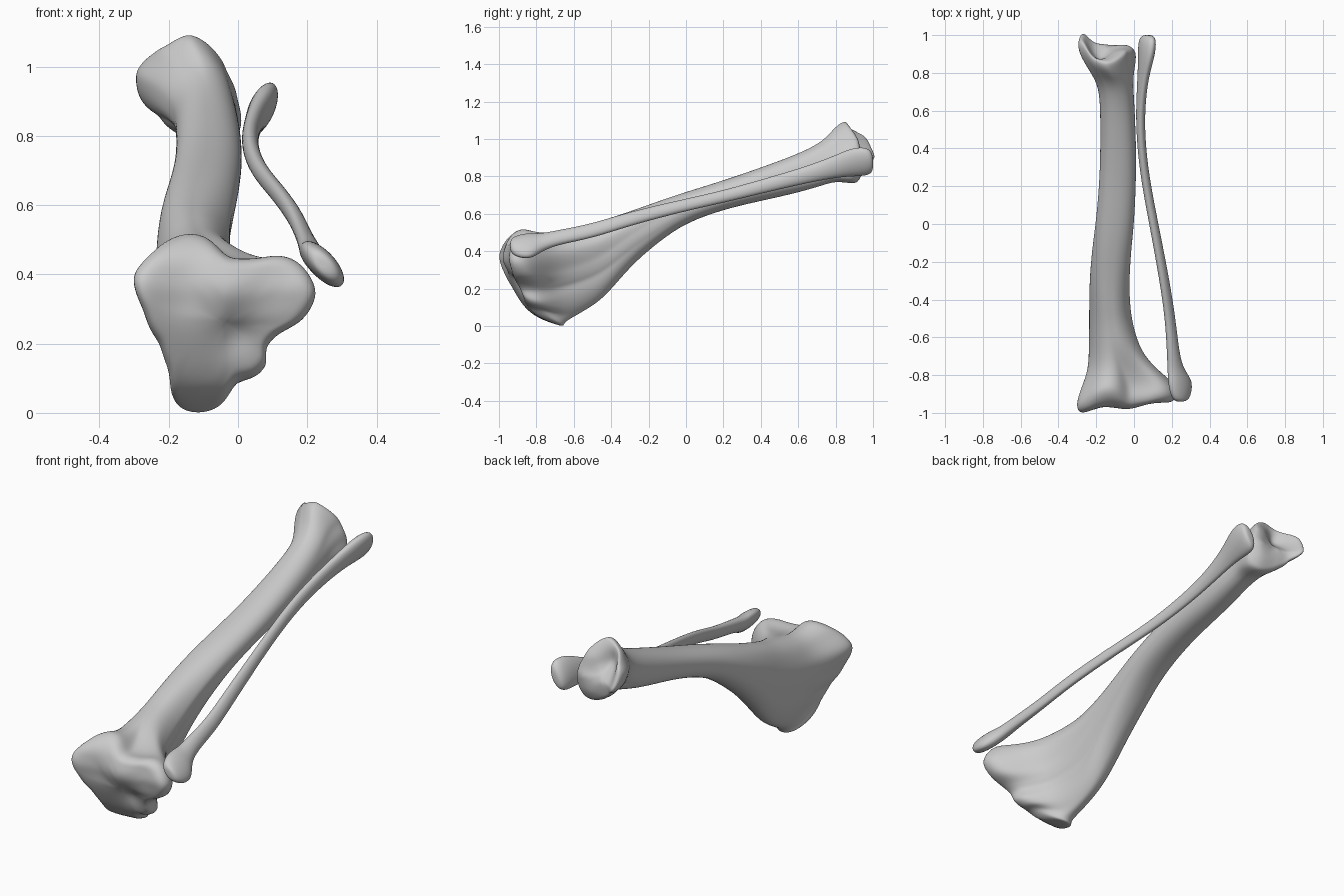
import bpy, bmesh, math
from math import sin, cos, pi, atan2, hypot, exp

if "Cube" in bpy.data.objects:
    bpy.data.objects.remove(bpy.data.objects["Cube"])

N = 40
ANG = [2 * pi * i / N for i in range(N)]


def polar(outline):
    """Outline -> normalised radius at N even angles."""
    xs, zs = [p[0] for p in outline], [p[1] for p in outline]
    cx, hx = (max(xs) + min(xs)) / 2, (max(xs) - min(xs)) / 2
    cz, hz = (max(zs) + min(zs)) / 2, (max(zs) - min(zs)) / 2
    pr = sorted((atan2((z - cz) / hz, (x - cx) / hx) % (2 * pi),
                 hypot((x - cx) / hx, (z - cz) / hz)) for x, z in outline)
    pr = [(pr[-1][0] - 2 * pi, pr[-1][1])] + pr + [(pr[0][0] + 2 * pi, pr[0][1])]
    out = []
    for a in ANG:
        for (a0, r0), (a1, r1) in zip(pr, pr[1:]):
            if a0 <= a <= a1:
                out.append(r0 + (r1 - r0) * (a - a0) / max(a1 - a0, 1e-6))
                break
    return out


def lerp_table(table, v):
    if v <= table[0][0]:
        return table[0][1]
    for (a, p), (b, q) in zip(table, table[1:]):
        if v <= b:
            return p + (q - p) * (v - a) / (b - a)
    return table[-1][1]


def bump(x, z, cx, cz, r):
    return exp(-((x - cx) ** 2 + (z - cz) ** 2) / r ** 2)


def loft(name, rings):
    bm = bmesh.new()
    vr = [[bm.verts.new(p) for p in r] for r in rings]
    for a, b in zip(vr, vr[1:]):
        for i in range(len(a)):
            j = (i + 1) % len(a)
            bm.faces.new((a[i], a[j], b[j], b[i]))
    for r in (vr[0], vr[-1]):
        c = bm.verts.new([sum(v.co[k] for v in r) / len(r) for k in range(3)])
        for i in range(len(r)):
            bm.faces.new((r[i], r[(i + 1) % len(r)], c))
    bmesh.ops.recalc_face_normals(bm, faces=bm.faces)
    me = bpy.data.meshes.new(name)
    bm.to_mesh(me)
    bm.free()
    for p in me.polygons:
        p.use_smooth = True
    ob = bpy.data.objects.new(name, me)
    bpy.context.collection.objects.link(ob)
    m = ob.modifiers.new("smooth", 'SUBSURF')
    m.levels = m.render_levels = 2
    return ob


# Shinbone: outlines (x, z) of the knee end, the crested shaft and the ankle end
knee = [(-.315, .4), (-.25, .47), (-.2, .512), (-.12, .525), (-.08, .507), (-.05, .46),
        (0, .445), (.06, .45), (.14, .462), (.185, .435), (.235, .355), (.225, .32), (.18, .26),
        (.13, .24), (.09, .21), (.08, .18), (.085, .14), (.05, .105), (0, .1), (-.02, .08),
        (-.03, .04), (-.07, .01), (-.12, 0), (-.18, .015), (-.2, .05), (-.2, .12),
        (-.23, .2), (-.28, .3)]
keel = [(-.237, .4), (-.2, .5), (-.12, .535), (-.04, .5), (0, .42), (-.025, .34),
        (-.055, .25), (-.075, .15), (-.12, .09), (-.17, .105), (-.205, .17), (-.228, .28)]
ankle = [(-.14, 1.095), (-.07, 1.05), (-.03, .98), (0, .9), (.012, .83), (-.01, .78),
         (-.07, .762), (-.13, .78), (-.18, .81), (-.23, .86), (-.285, .91), (-.295, .99),
         (-.25, 1.035), (-.2, 1.065)]
KNEE, KEEL, ANKLE = polar(knee), polar(keel), polar(ankle)
MIX = [(a + b) / 2 for a, b in zip(KNEE, KEEL)]


def knee_y(x, z):
    return lerp_table([(0, -.69), (.05, -.82), (.12, -.88), (.2, -.925), (.28, -.97),
                       (.36, -1.0), (.45, -.975), (.52, -.91)], z) + .12 * (x + .28)


def ankle_y(x, z):
    return lerp_table([(.76, .92), (.82, .95), (.9, .97), (1.0, .93), (1.09, .865)], z) \
        + .055 * exp(-((x + .275) / .04) ** 2) - .04 * exp(-((x - .02) / .045) ** 2)


def ring(xl, xr, zb, zt, shape, w, yfun, scale=1.0):
    pts = []
    for a, r in zip(ANG, shape):
        e = (abs(cos(a)) ** 2.3 + abs(sin(a)) ** 2.3) ** (-1 / 2.3)
        q = (w * r + (1 - w) * e) * scale
        x = (xl + xr) / 2 + (xr - xl) / 2 * q * cos(a)
        z = (zb + zt) / 2 + (zt - zb) / 2 * q * sin(a)
        pts.append((x, yfun(x, z), z))
    return pts


# Knee face: two shallow hollows with a low ridge between
def plateau(x, z):
    return (knee_y(x, z) - .012 + .028 * bump(x, z, -.16, .35, .08)
            + .015 * bump(x, z, .11, .36, .07) - .006 * bump(x, z, -.04, .36, .07)
            + .03 * bump(x, z, .0, .23, .06))


# Ankle face: a socket below the upper lip
def socket(x, z):
    return (ankle_y(x, z) - .005 - .06 * bump(x, z, -.18, .98, .06)
            - .02 * bump(x, z, -.1, .92, .06))


rings = [ring(-.315, .235, 0, .525, KNEE, 1, plateau, s) for s in (.08, .25, .42, .6, .77, .92)]
# shape, xl, xr, zb, zt, shape weight, knee slant, y
for shape, xl, xr, zb, zt, w, s, y in [
        (KNEE, -.314, .237, -.003, .527, 1, .93, -.6),
        (KNEE, -.295, .222, -.003, .51, 1, .74, -.6),
        (MIX, -.25, .125, .01, .5, 1, .48, -.6), (KEEL, -.238, .04, .035, .51, 1, .25, -.58),
        (KEEL, -.237, -.003, .088, .535, .9, 0, -.53),
        (KEEL, -.237, -.016, .155, .57, .75, 0, -.43),
        (KEEL, -.236, -.02, .32, .612, .4, 0, -.3), (KEEL, -.223, -.01, .455, .67, .2, 0, -.14),
        (KEEL, -.203, 0, .553, .717, 0, 0, 0), (KEEL, -.184, .01, .623, .778, 0, 0, .2),
        (KEEL, -.178, .012, .665, .84, 0, 0, .38), (KEEL, -.178, .005, .708, .912, 0, 0, .58)]:
    rings.append(ring(xl, xr, zb, zt, shape, w,
                      lambda x, z: (1 - s) * y + s * knee_y(x, z)))
# xl, xr, zb, zt, ankle-shape weight, slant, y
for xl, xr, zb, zt, w, s, y in [
        (-.185, 0, .745, .98, .4, .1, .7), (-.235, 0, .77, 1.045, .8, .4, .7),
        (-.292, .01, .765, 1.085, 1, .7, .7), (-.297, .013, .76, 1.098, 1, .93, .7)]:
    rings.append(ring(xl, xr, zb, zt, ANKLE, w,
                      lambda x, z: (1 - s) * y + s * ankle_y(x, z)))
for k in (.93, .8, .64, .46, .28, .1):
    rings.append(ring(-.295, .012, .762, 1.095, ANKLE, 1, socket, k))
loft("shin_bone", rings)

# Thin outer bone: y, x, z, long radius, short radius, tilt in degrees
path = [(-.94, .245, .43, .02, .015, 132), (-.932, .248, .428, .055, .03, 132),
        (-.88, .247, .427, .083, .038, 132), (-.82, .243, .43, .085, .038, 132),
        (-.77, .22, .448, .055, .034, 130), (-.68, .207, .475, .042, .029, 120),
        (-.5, .192, .508, .042, .024, 115), (-.3, .162, .575, .04, .024, 112),
        (0, .105, .648, .034, .023, 110), (.2, .066, .692, .034, .023, 105),
        (.4, .039, .745, .038, .023, 95), (.6, .032, .797, .043, .024, 88),
        (.78, .048, .847, .058, .028, 78), (.88, .065, .876, .08, .037, 70),
        (.96, .07, .88, .085, .039, 66), (.995, .072, .875, .062, .028, 65),
        (1.0, .072, .87, .02, .012, 65)]
rings = []
for y, x, z, a, b, t in path:
    c, s = cos(math.radians(t)), sin(math.radians(t))
    rings.append([(x + a * cos(q) * c - b * sin(q) * s, y,
                   z + a * cos(q) * s + b * sin(q) * c) for q in ANG[::2]])
loft("outer_thin_bone", rings)
